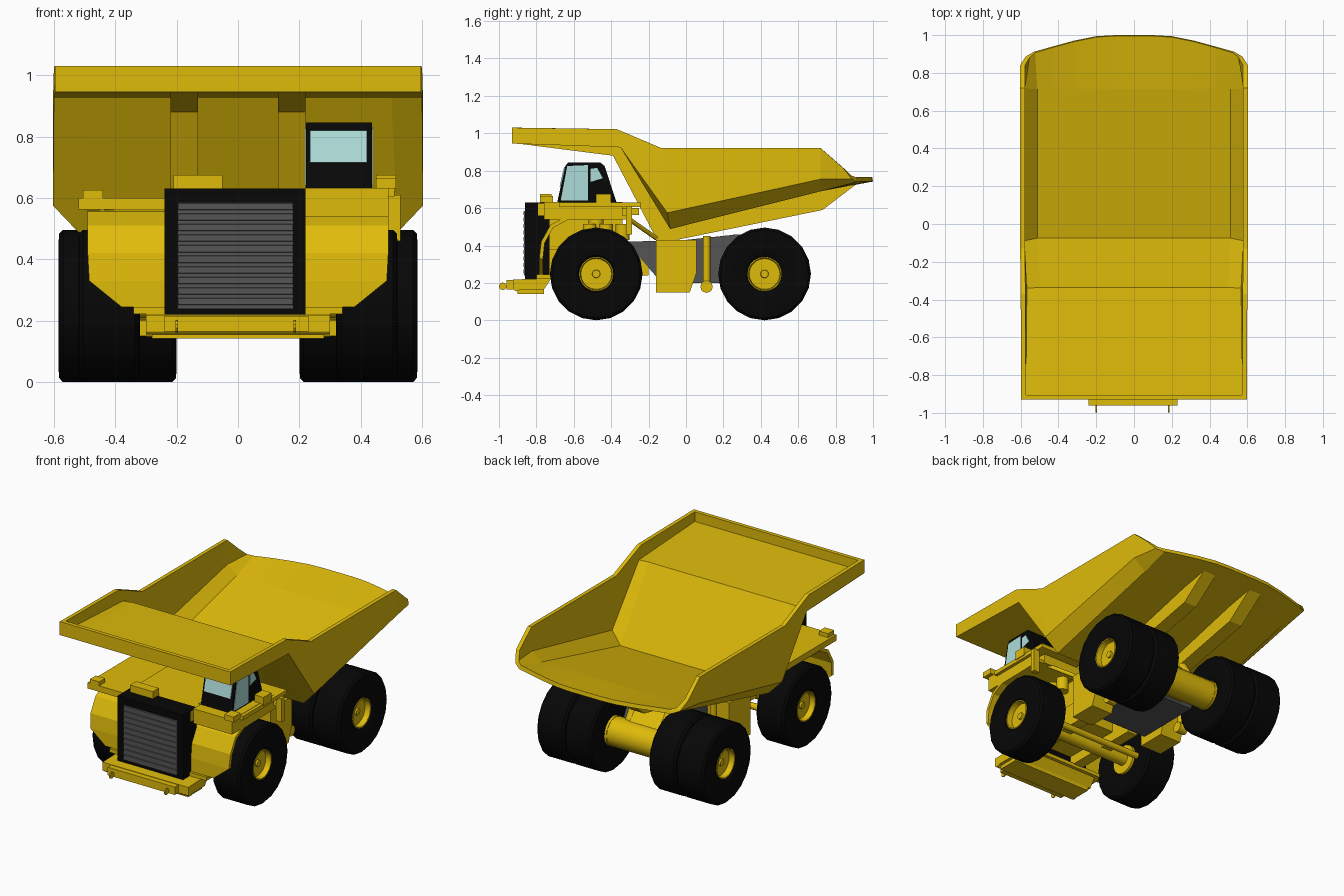
import bpy, bmesh, math
from mathutils import Vector, Matrix

if "Cube" in bpy.data.objects:
    bpy.data.objects.remove(bpy.data.objects["Cube"])


def material(name, rgb):
    m = bpy.data.materials.new(name)
    m.diffuse_color = (*rgb, 1)
    m.use_nodes = True
    m.node_tree.nodes["Principled BSDF"].inputs["Base Color"].default_value = m.diffuse_color
    return m


YELLOW = material("yellow_paint", (0.74, 0.50, 0.003))
BLACK = material("black_rubber", (0.002, 0.002, 0.002))
GREY = material("dark_grey", (0.09, 0.09, 0.09))
GLASS = material("glass", (0.42, 0.72, 0.70))


def finish(name, bm, mat, smooth=False, thick=0, normals=True):
    if normals:
        bmesh.ops.recalc_face_normals(bm, faces=bm.faces)
    me = bpy.data.meshes.new(name)
    bm.to_mesh(me)
    bm.free()
    ob = bpy.data.objects.new(name, me)
    bpy.context.collection.objects.link(ob)
    me.materials.append(mat)
    if thick:
        s = ob.modifiers.new("thickness", 'SOLIDIFY')
        s.thickness, s.offset, s.use_even_offset = thick, -1, True
    if smooth:
        bpy.ops.object.select_all(action='DESELECT')
        ob.select_set(True)
        bpy.context.view_layer.objects.active = ob
        bpy.ops.object.shade_smooth_by_angle(angle=math.radians(35))
    return ob


def box(name, x, y, z, mat=YELLOW):
    prism(name, [(y[0], z[0]), (y[1], z[0]), (y[1], z[1]), (y[0], z[1])], x[0], x[1], mat)


def prism(name, pts, x0, x1, mat=YELLOW):
    """Side (y, z) outline extruded along x."""
    bm = bmesh.new()
    f = bm.faces.new([bm.verts.new((x0, y, z)) for y, z in pts])
    ext = bmesh.ops.extrude_face_region(bm, geom=[f])['geom']
    bmesh.ops.translate(bm, vec=(x1 - x0, 0, 0),
                        verts=[v for v in ext if isinstance(v, bmesh.types.BMVert)])
    return finish(name, bm, mat)


def rod(name, a, b, r, mat=YELLOW, n=12):
    a, b = Vector(a), Vector(b)
    bm = bmesh.new()
    rot = (b - a).to_track_quat('Z', 'Y').to_matrix().to_4x4()
    bmesh.ops.create_cone(bm, cap_ends=True, segments=n, radius1=r, radius2=r,
                          depth=(b - a).length, matrix=Matrix.Translation((a + b) / 2) @ rot)
    return finish(name, bm, mat, True)


def lathe(name, prof, y, z, mat, n=20, closed=False):
    """(x, radius) outline turned about an axis along x."""
    bm = bmesh.new()
    rings = [[bm.verts.new((x, y + r * math.sin(2 * math.pi * i / n), z + r * math.cos(2 * math.pi * i / n)))
              for i in range(n)] for x, r in prof]
    pairs = list(zip(rings, rings[1:]))
    if closed:
        pairs.append((rings[-1], rings[0]))
    else:
        bm.faces.new(rings[0])
        bm.faces.new(rings[-1])
    for a, b in pairs:
        for i in range(n):
            j = (i + 1) % n
            bm.faces.new((a[i], a[j], b[j], b[i]))
    return finish(name, bm, mat, True)


def sheet(name, rows, thick, flip=False):
    """Grid of points turned into a plate."""
    bm = bmesh.new()
    g = [[bm.verts.new(p) for p in row] for row in rows]
    for a, b in zip(g, g[1:]):
        for i in range(len(a) - 1):
            q = [a[i], a[i + 1], b[i + 1], b[i]]
            bm.faces.new(q[::-1] if flip else q)
    bmesh.ops.remove_doubles(bm, verts=bm.verts, dist=0.0005)
    return finish(name, bm, YELLOW, thick=thick, normals=False)


# Dump bed: half cross-sections as (y, z) of the flat middle, then floor edge, chamfer, rim
half = [
    (-.93, 1.03, [(.5, -.93, 1.03), (.597, -.93, 1.03), (.597, -.93, 1.03)]),
    (-.93, .945, [(.5, -.93, .945), (.597, -.93, .945), (.597, -.93, 1.03)]),
    (-.35, .925, [(.5, -.35, .925), (.6, -.35, .925), (.6, -.37, 1.022)]),
    (-.085, .488, [(.52, -.085, .488), (.603, -.10, .575), (.603, -.13, .92)]),
    (.72, .69, [(.52, .72, .69), (.603, .72, .755), (.603, .72, .92)]),
    (1.0, .742, [(.53, .912, .74), (.575, .885, .757), (.603, .84, .815)]),
]
rows = []
for y, z, outer in half:
    tail = 1 if y == 1.0 else 0
    r = [(x, y - tail * d, z) for x, d in ((.1, 0), (.2, .006), (.32, .03), (.43, .06))] + outer
    rows.append([(-x, y, z) for x, y, z in r[::-1]] + r)
sheet("dump_bed", rows, 0.025, True)

# Ribs under the canopy, front wall and floor
rib = [(-.9, .945), (-.39, .88), (-.155, .43), (-.05, .43), (.73, .59),
       (.92, .735), (.72, .695), (-.08, .495), (-.34, .93)]
for s, side in ((1, "right"), (-1, "left")):
    prism("bed_rib_" + side, rib, s * .13, s * .22)


# Wheels
def wheel(name, s, x0, x1, y):
    c, h = (x0 + x1) / 2, (x1 - x0) / 2
    half_prof = [(.8, .09), (.9, .10), (.97, .14), (1, .2), (.98, .235), (.85, .248)]
    prof = [(s * (c + h * k), r) for k, r in half_prof]
    prof += [(s * (c - h * k), r) for k, r in half_prof[::-1]]
    lathe(name + "_tyre", prof, y, .248, BLACK, 20, True)
    o = c + h * .88
    lathe(name + "_hub", [(s * x0, .092), (s * o, .092), (s * o, .086), (s * (o - .035), .082),
                          (s * (o - .035), .022), (s * (o - .025), .02)], y, .248, YELLOW)


for s, side in ((1, "right"), (-1, "left")):
    wheel("front_wheel_" + side, s, .32, .52, -.48)
    wheel("rear_inner_wheel_" + side, s, .2, .39, .42)
    wheel("rear_outer_wheel_" + side, s, .39, .585, .42)
    # Front fender wrapping the tyre, with the lower outer corner cut
    curve = [(-.785, .245, .38), (-.785, .33, .485), (-.775, .42, .49), (-.725, .51, .49),
             (-.64, .555, .49), (-.3, .56, .49)]
    sheet("front_fender_" + side, [sorted([(s * .2, y, z), (s * w, y, z)]) for y, z, w in curve], .02)
    # Side tank, hoist ram, deck braces
    prism("side_tank_" + side, [(-.16, .15), (.02, .15), (.055, .25), (.055, .43), (-.16, .43)],
          s * .19, s * .34)
    rod("hoist_ram_" + side, (s * .27, .11, .18), (s * .27, .11, .45), .02)
    lathe("hoist_joint_" + side, [(s * .24, .033), (s * .3, .033)], .11, .18, YELLOW, 12)
    rod("deck_brace_" + side, (s * .44, -.36, .58), (s * .26, -.16, .44), .012)
    rod("front_strut_" + side, (s * .24, -.48, .25), (s * .24, -.48, .55), .04)
    rod("rear_strut_" + side, (s * .12, .3, .46), (s * .12, .42, .27), .03)

# Axles and frame
rod("rear_axle", (-.4, .42, .248), (.4, .42, .248), .09)
rod("front_axle", (-.4, -.48, .248), (.4, -.48, .248), .04)
rod("steering_rod", (-.34, -.36, .22), (.34, -.36, .22), .02)
prism("main_frame", [(-.32, .42), (-.13, .2), (.3, .2), (.36, .3), (.28, .46), (.0, .43)], -.19, .19, GREY)
prism("rear_axle_arm", [(.25, .22), (.42, .2), (.46, .3), (.3, .46), (.25, .46)], -.1, .1)
for s, side in ((1, "right"), (-1, "left")):
    box("front_rail_" + side, sorted((s * .12, s * .19)), (-.75, -.2), (.24, .38))

# Engine housing and radiator
box("engine_block", (-.16, .16), (-.74, -.34), (.3, .58))
box("engine_hood", (-.24, .22), (-.79, -.3), (.56, .625))
box("radiator_frame", (-.24, .22), (-.862, -.73), (.22, .63), BLACK)
box("radiator_core", (-.195, .18), (-.865, -.855), (.24, .585), GREY)
for i in range(10):
    z = .25 + i * .0345
    prism(f"radiator_slat_{i}", [(-.864, z), (-.869, z + .002), (-.869, z + .022), (-.864, z + .024)],
          -.195, .18, GREY)
box("hood_box", (-.21, -.05), (-.78, -.72), (.62, .675))

# Bumper with tube and hooks
prism("bumper", [(-.925, .165), (-.76, .165), (-.72, .225), (-.925, .218)], -.3, .3)
box("bumper_nose", (-.24, .23), (-.96, -.92), (.165, .215))
box("bumper_step", (-.34, .34), (-.80, -.70), (.222, .245))
box("bumper_keel", (-.28, .28), (-.90, -.76), (.142, .168))
rod("bumper_tube", (-.3, -.905, .175), (.3, -.905, .175), .02)
for x in (-.2, .185):
    lathe("tow_hook", [(x - .004, .02), (x + .004, .02)], -.98, .182, YELLOW, 10)

# Decks, boxes and air tanks
box("left_deck", (-.52, -.22), (-.76, -.25), (.562, .6))
box("right_deck", (.2, .51), (-.68, -.24), (.605, .63))
box("cab_base", (.22, .49), (-.76, -.34), (.54, .632))
box("left_deck_box", (-.505, -.44), (-.76, -.70), (.59, .625))
box("right_front_box", (.45, .515), (-.78, -.71), (.63, .665))
box("right_rear_box", (.45, .515), (-.48, -.4), (.62, .675))
box("right_step", (.49, .53), (-.32, -.29), (.46, .61))
box("rear_cross_beam", (-.45, .45), (-.34, -.29), (.54, .6))
for i in range(3):
    y = -.515 + i * .088
    rod(f"air_tank_{i}", (.27, y, .43), (.27, y, .515), .037)

# Cab and windows
prism("cab", [(-.69, .625), (-.645, .825), (-.63, .845), (-.46, .845), (-.435, .825), (-.37, .625)],
      .222, .437, BLACK)
prism("windscreen", [(-.676, .715), (-.652, .82), (-.64, .82), (-.66, .715)], .235, .42, GLASS)
for x in (.219, .434):
    prism("front_side_window", [(-.67, .64), (-.635, .825), (-.525, .83), (-.525, .64)], x, x + .006, GLASS)
    prism("rear_side_window", [(-.51, .74), (-.51, .81), (-.475, .815), (-.445, .76)], x, x + .006, GLASS)
